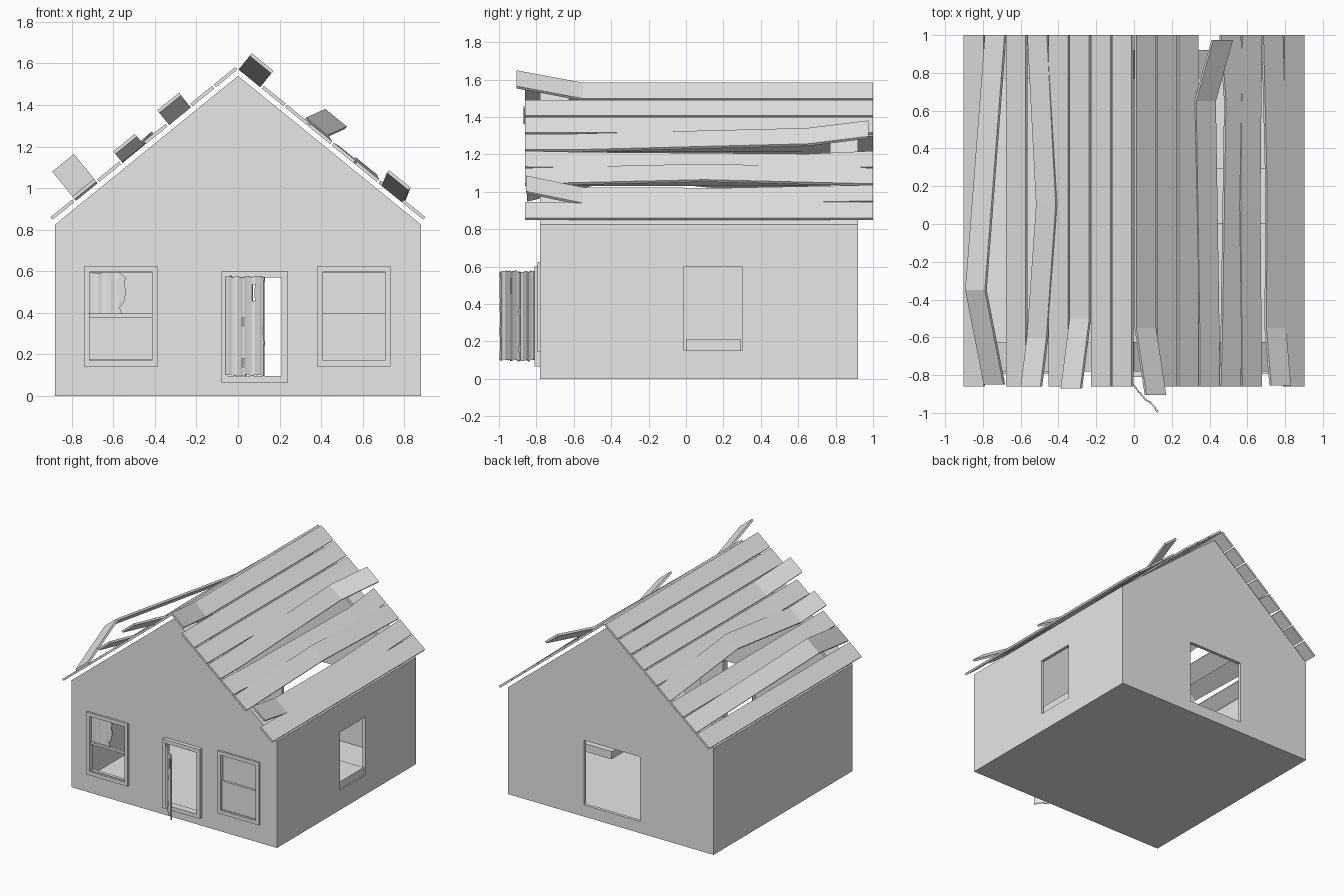
import bpy, bmesh, math, random
from mathutils import Vector

if "Cube" in bpy.data.objects:
    bpy.data.objects.remove(bpy.data.objects["Cube"])

random.seed(4)
grey = bpy.data.materials.new("plain grey")
grey.diffuse_color = (0.8, 0.8, 0.8, 1)
grey.use_nodes = True
grey.node_tree.nodes["Principled BSDF"].inputs["Base Color"].default_value = grey.diffuse_color


def finish(name, bm):
    bmesh.ops.recalc_face_normals(bm, faces=bm.faces[:])
    me = bpy.data.meshes.new(name)
    bm.to_mesh(me)
    bm.free()
    me.materials.append(grey)
    ob = bpy.data.objects.new(name, me)
    bpy.context.collection.objects.link(ob)
    return ob


def prism(name, profile, y0, y1):
    """Extrude an x-z outline from y0 to y1."""
    bm = bmesh.new()
    face = bm.faces.new([bm.verts.new((x, y0, z)) for x, z in profile])
    ext = bmesh.ops.extrude_face_region(bm, geom=[face])["geom"]
    for v in ext:
        if isinstance(v, bmesh.types.BMVert):
            v.co.y = y1
    return finish(name, bm)


def box(name, x0, x1, y0, y1, z0, z1):
    return prism(name, [(x0, z0), (x1, z0), (x1, z1), (x0, z1)], y0, y1)


def apply_mod(ob, mod):
    bpy.context.view_layer.objects.active = ob
    bpy.ops.object.modifier_apply(modifier=mod.name)


def cut(ob, *bounds):
    cutter = box("cutter", *bounds)
    cutter.hide_render = True
    mod = ob.modifiers.new("cut", "BOOLEAN")
    mod.operation = "DIFFERENCE"
    mod.solver = "EXACT"
    mod.object = cutter
    apply_mod(ob, mod)
    bpy.data.objects.remove(cutter)


# House shell: thin gabled walls and floor, open under the roof boards
walls = prism("house_walls", [(-.88, 0), (.88, 0), (.88, .825), (0, 1.54), (-.88, .825)], -.78, .92)
cut(walls, -.855, .855, -.755, .895, .02, 2)
cut(walls, -.06, .21, -.9, -.7, .095, .575)      # front door
cut(walls, -.715, -.41, -.9, -.7, .175, .595)    # left front window
cut(walls, .405, .71, -.9, -.7, .175, .595)      # right front window
cut(walls, .8, 1, -.01, .30, .15, .60)           # side window
cut(walls, -.25, .23, .8, 1, .09, .59)           # back opening

# Ledges inside the top of both gables
chevron = [(-.855, .845), (0, 1.54), (.855, .845), (.855, .815), (0, 1.51), (-.855, .815)]
prism("front_gable_ledge", chevron, -.755, -.625)
prism("back_gable_ledge", chevron, .77, .895)

# Shelf fixed in the side window
box("side_window_shelf", .43, .87, .0, .295, .15, .21)


# Front frames
def frame(name, x0, x1, z0, z1, w, y0, y1):
    ob = box(name, x0, x1, y0, y1, z0, z1)
    cut(ob, x0 + w, x1 - w, y0 - .1, y1 + .1, z0 + w, z1 - w)
    return ob


frame("door_frame", -.08, .24, .065, .60, .03, -.81, -.765)
for side, x0 in (("left", -.742), ("right", .38)):
    frame(side + "_window_frame", x0, x0 + .355, .142, .625, .028, -.795, -.76)
    box(side + "_window_bar", x0 + .025, x0 + .33, -.785, -.765, .378, .396)
# Intact right window panes
box("right_upper_pane", .40, .715, -.768, -.762, .39, .60)
box("right_lower_pane", .40, .715, -.778, -.772, .17, .39)


# Torn, wrinkled sheets: door leaf and curtain
def sheet(name, start, end, z0, z1, nu, nv, wave, ragged_side, slits=()):
    a, b = Vector(start), Vector(end)
    d = b - a
    n = Vector((-d.y, d.x)).normalized()
    fold = [random.uniform(-wave, wave) for _ in range(nu + 1)]
    bm = bmesh.new()
    rows = []
    for i in range(nu + 1):
        top = random.uniform(-.008, .004)
        row = []
        for j in range(nv + 1):
            u = i / nu
            if i == nu:
                u += random.uniform(-ragged_side, ragged_side)
            p = a + d * u + n * fold[i]
            z = z0 + (z1 - z0) * j / nv + (top if j in (0, nv) else 0)
            row.append(bm.verts.new((p.x, p.y, z)))
        rows.append(row)
    for i in range(nu):
        for j in range(nv):
            if (i, j) not in slits:
                bm.faces.new((rows[i][j], rows[i + 1][j], rows[i + 1][j + 1], rows[i][j + 1]))
    ob = finish(name, bm)
    mod = ob.modifiers.new("thickness", "SOLIDIFY")
    mod.thickness = .008
    mod.offset = 0
    apply_mod(ob, mod)
    return ob


sheet("door_leaf", (-.06, -.80), (.127, -.992), .1, .575, 20, 12, .005, .01,
      {(9, 1), (9, 6), (14, 9), (14, 10)})
sheet("torn_curtain", (-.715, -.765), (-.555, -.765), .396, .598, 8, 7, .006, .1)

# Roof boards: eight per slope; stations are (y, shift down slope, lift off slope)
ANG = math.atan2(.715, .88)
flat = [(-.86, 0, 0), (1, 0, 0)]
bent = {
    (1, 0): [(-.905, 0, .085), (-.55, 0, 0), (1, 0, 0)],
    (1, 3): [(-.86, 0, 0), (-.6, 0, 0), (.65, -.0, .0), (.975, .01, .10)],
    (1, 4): [(-.86, 0, 0), (-.55, .01, 0), (.65, .03, .004), (1, 0, 0)],
    (1, 5): [(-.86, 0, 0), (.1, -.02, .012), (1, 0, 0)],
    (1, 6): [(-.855, 0, .065), (-.55, .02, 0), (.2, .025, 0), (1, 0, 0)],
    (-1, 2): [(-.87, 0, .075), (-.5, 0, 0), (1, 0, 0)],
    (-1, 4): [(-.86, 0, .055), (-.6, 0, .004), (.1, -.07, .012), (1, 0, 0)],
    (-1, 6): [(-.85, 0, .01), (-.35, 0, .165), (1, 0, 0)],
}
bent[(1, 3)][2] = (.65, -.035, .012)


def board(side, k):
    pitch, width, thick = .1445, .134, .016
    bm = bmesh.new()
    prev = None
    rings = []
    for y, du, dn in bent.get((side, k), flat):
        ring = []
        for s, t in ((0, 0), (width, 0), (width, thick), (0, thick)):
            u = .010 + k * pitch + du + s
            n = dn + t - thick / 2
            x = u * math.cos(ANG) + n * math.sin(ANG)
            z = 1.583 - u * math.sin(ANG) + n * math.cos(ANG)
            ring.append(bm.verts.new((side * x, y, z)))
        if prev:
            for i in range(4):
                bm.faces.new((prev[i], prev[(i + 1) % 4], ring[(i + 1) % 4], ring[i]))
        prev = ring
        rings.append(ring)
    bm.faces.new(rings[0])
    bm.faces.new(rings[-1])
    finish(("right" if side > 0 else "left") + "_roof_board_%d" % (k + 1), bm)


for side in (-1, 1):
    for k in range(8):
        board(side, k)
